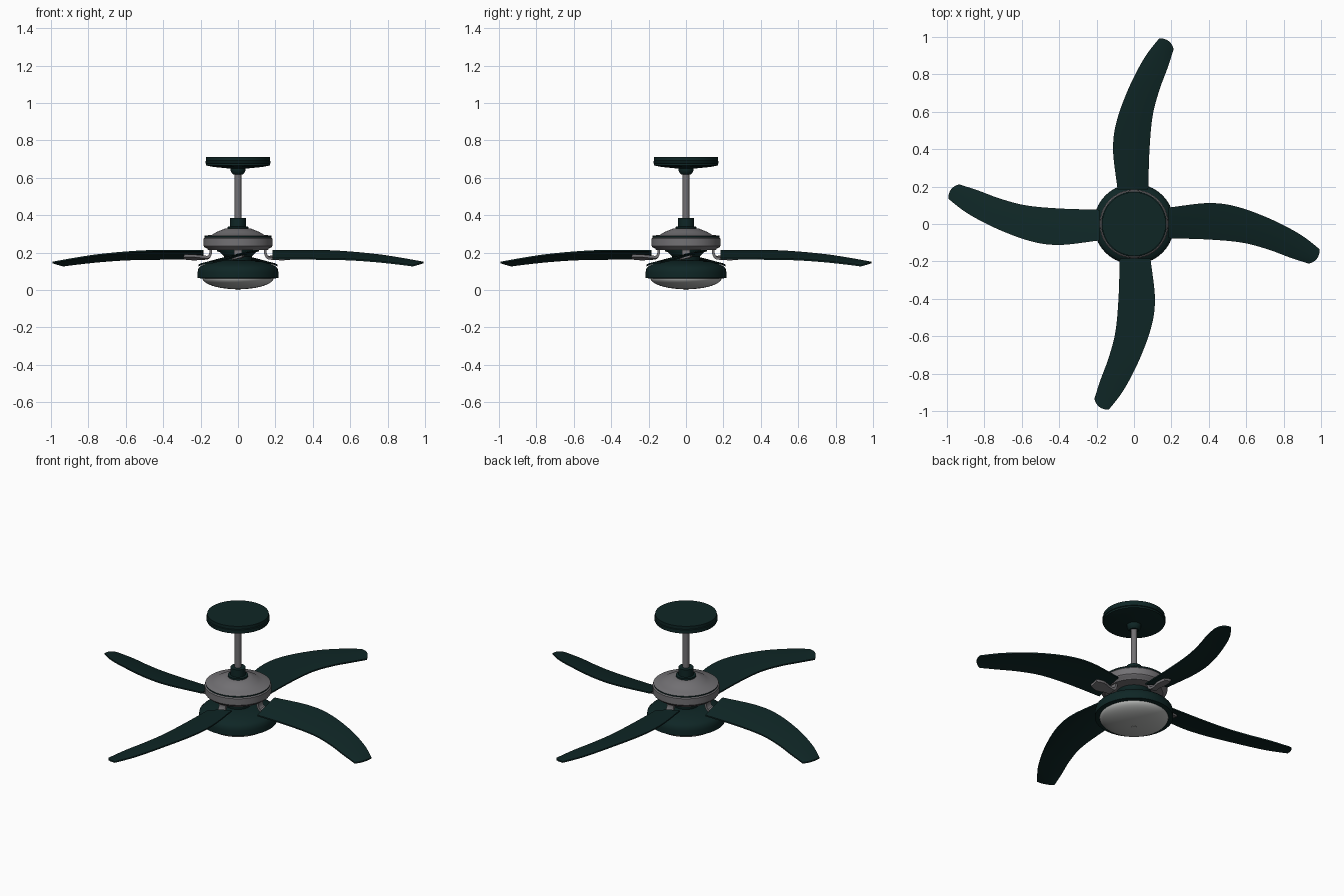
import bpy, bmesh, math
from mathutils import Vector, Matrix

if "Cube" in bpy.data.objects:
    bpy.data.objects.remove(bpy.data.objects["Cube"])


def material(name, col):
    m = bpy.data.materials.new(name)
    m.diffuse_color = (*col, 1)
    m.use_nodes = True
    m.node_tree.nodes["Principled BSDF"].inputs["Base Color"].default_value = m.diffuse_color
    return m


GREEN = material("dark_green", (0.0045, 0.019, 0.0185))
GREY = material("warm_grey_metal", (0.17, 0.165, 0.175))
GLASS = material("frosted_glass", (0.45, 0.46, 0.45))


def finish(name, bm, mat, angle=35):
    bmesh.ops.remove_doubles(bm, verts=bm.verts, dist=1e-5)
    bmesh.ops.recalc_face_normals(bm, faces=bm.faces)
    me = bpy.data.meshes.new(name)
    bm.to_mesh(me)
    bm.free()
    me.materials.append(mat)
    ob = bpy.data.objects.new(name, me)
    bpy.context.collection.objects.link(ob)
    bpy.ops.object.select_all(action='DESELECT')
    ob.select_set(True)
    bpy.context.view_layer.objects.active = ob
    bpy.ops.object.shade_smooth_by_angle(angle=math.radians(angle))
    return ob


def lathe(name, profile, mat, steps=64):
    """Spin a list of (radius, z) points around the z axis."""
    bm = bmesh.new()
    vs = [bm.verts.new((r, 0, z)) for r, z in profile]
    es = [bm.edges.new(p) for p in zip(vs, vs[1:])]
    bmesh.ops.spin(bm, geom=vs + es, cent=(0, 0, 0), axis=(0, 0, 1),
                   angle=2 * math.pi, steps=steps)
    return finish(name, bm, mat)


def spline(pts, n):
    """Smooth Catmull-Rom curve through pts, n samples per span."""
    p = [Vector(q) for q in pts]
    p = [2 * p[0] - p[1]] + p + [2 * p[-1] - p[-2]]
    out = []
    for i in range(1, len(p) - 2):
        a, b, c, d = p[i - 1:i + 3]
        for k in range(n):
            t = k / n
            out.append(0.5 * (2 * b + (c - a) * t + (2 * a - 5 * b + 4 * c - d) * t * t
                              + (3 * b - a - 3 * c + d) * t ** 3))
    return out + [p[-2]]


# ceiling canopy, with the hanger ball below it
lathe("canopy", [(0, .71), (.17, .71), (.17, .692), (.175, .69), (.175, .678),
                 (.17, .676), (.17, .666), (.13, .658), (.04, .649), (.04, .638),
                 (.034, .626), (.026, .618), (0, .618)], GREEN)
lathe("down_rod", [(0, .64), (.018, .64), (.018, .36), (0, .36)], GREY, 32)
lathe("rod_collar", [(0, .385), (.042, .385), (.042, .34), (.055, .338), (.055, .325),
                     (0, .325)], GREEN, 48)

# motor housing
lathe("motor_housing", [(0, .328), (.07, .328), (.085, .322), (.115, .31), (.142, .294),
                        (.176, .292), (.18, .289), (.165, .289), (.165, .281), (.178, .281),
                        (.184, .275), (.184, .236), (.178, .228), (.165, .222),
                        (.16, .215), (0, .215)], GREY)
lathe("motor_groove_ring", [(.16, .289), (.178, .289), (.178, .281), (.16, .281),
                            (.16, .289)], GREEN)

# neck, light housing and bowl
lathe("neck", [(0, .22), (.10, .22), (.095, .20), (.075, .18), (.07, .15), (0, .15)], GREEN)
lathe("light_housing", [(0, .158), (.09, .158), (.13, .152), (.17, .142), (.2, .128),
                        (.212, .115), (.216, .095), (.216, .064), (.19, .062),
                        (0, .062)], GREEN)
bowl = [(.19 * math.cos(a), .064 - .06 * math.sin(a))
        for a in [math.pi / 2 * i / 12 for i in range(13)]]
lathe("glass_bowl", [(0, .066), (.19, .066)] + bowl[:-1] + [(0, .004)], GLASS)
lathe("bowl_finial", [(.014, .006), (.012, .001), (0, 0)], GLASS, 24)

# blade edges: high rear edge and low front edge, as (x, y, z)
HIGH = [(.185, .088, .210), (.4, .112, .211), (.56, .09, .205), (.745, .02, .188),
        (.895, -.06, .165), (.993, -.135, .147)]
LOW = [(.185, -.076, .166), (.4, -.083, .166), (.58, -.1, .163), (.72, -.137, .154),
       (.83, -.178, .143), (.935, -.212, .130)]


def blade(i):
    bm = bmesh.new()
    hi, lo = spline(HIGH, 6), spline(LOW, 6)
    rows, across, half = len(hi), 8, .004
    grids = []
    for side in (half, -half):
        grid = []
        for r in range(rows):
            tip = (r / (rows - 1)) ** 12
            row = []
            for k in range(across + 1):
                t = k / across
                bulge = 4 * t * (1 - t)
                p = hi[r].lerp(lo[r], t)
                p += Vector((.014, -.012, 0)) * bulge * tip     # rounded tip
                p.z += .004 * bulge + side
                row.append(bm.verts.new(p))
            grid.append(row)
        grids.append(grid)
    for g in grids:
        for r in range(rows - 1):
            for k in range(across):
                bm.faces.new((g[r][k], g[r][k + 1], g[r + 1][k + 1], g[r + 1][k]))
    top, bot = grids
    rims = [([g[0] for g in top], [g[0] for g in bot]),
            ([g[-1] for g in top], [g[-1] for g in bot]),
            (top[0], bot[0]), (top[-1], bot[-1])]
    for a, b in rims:
        for k in range(len(a) - 1):
            bm.faces.new((a[k], a[k + 1], b[k + 1], b[k]))
    bm.transform(Matrix.Rotation(i * math.pi / 2, 4, 'Z'))
    finish(f"blade_{i + 1}", bm, GREEN)


def bracket(i):
    """Curved arm from under the motor, flattening into a plate below the blade."""
    path = spline([(.145, 0, .225), (.147, 0, .195), (.158, 0, .176), (.18, 0, .173),
                   (.29, 0, .176)], 5)
    bm = bmesh.new()
    rings = []
    for j, p in enumerate(path):
        d = (path[min(j + 1, len(path) - 1)] - path[max(j - 1, 0)]).normalized()
        n = Vector((-d.z, 0, d.x))
        w = .022 if p.x < .2 else .022 + .012 * math.sin((p.x - .2) / .09 * math.pi)
        tilt = .26 * min(1, max(0, (p.x - .147) / .04))
        ring = []
        for sy, sn in ((-1, -1), (1, -1), (1, 1), (-1, 1)):
            q = p + n * sn * .007
            q.y = sy * w
            q.z += q.y * tilt
            ring.append(bm.verts.new(q))
        rings.append(ring)
    for a, b in zip(rings, rings[1:]):
        for k in range(4):
            bm.faces.new((a[k], a[(k + 1) % 4], b[(k + 1) % 4], b[k]))
    bm.faces.new(rings[0])
    bm.faces.new(rings[-1])
    bm.transform(Matrix.Rotation(i * math.pi / 2, 4, 'Z'))
    finish(f"blade_bracket_{i + 1}", bm, GREY)


for i in range(4):
    blade(i)
    bracket(i)
